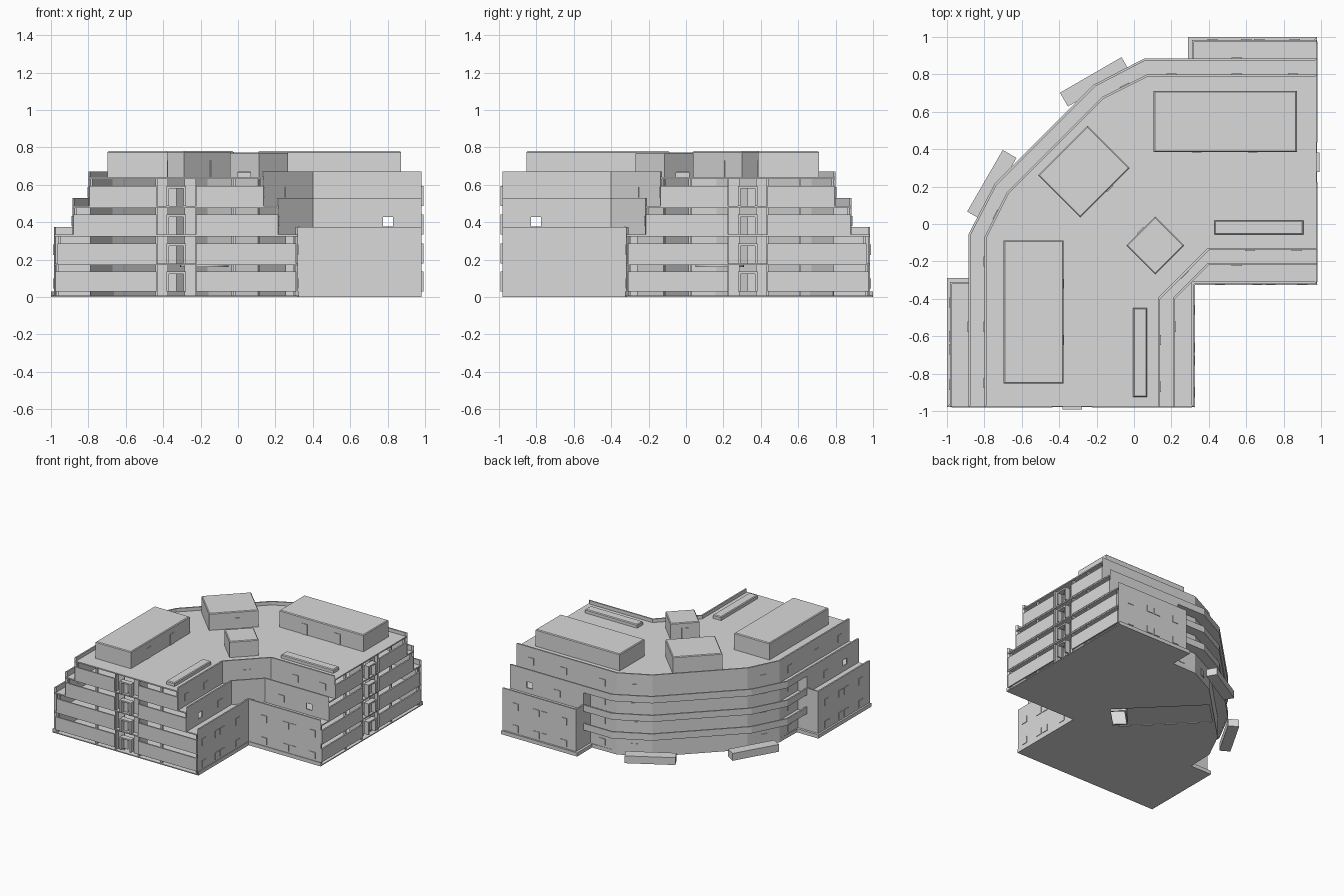
import bpy, bmesh, math
from mathutils import Matrix, Vector

if "Cube" in bpy.data.objects:
    bpy.data.objects.remove(bpy.data.objects["Cube"])

grey = bpy.data.materials.new("plain_grey")
grey.use_nodes = True
grey.diffuse_color = (0.7, 0.7, 0.7, 1)
grey.node_tree.nodes["Principled BSDF"].inputs["Base Color"].default_value = (0.7, 0.7, 0.7, 1)

# The two wings are reflections of each other across the diagonal
SWAP = Matrix(((0, -1, 0, 0), (-1, 0, 0, 0), (0, 0, 1, 0), (0, 0, 0, 1)))
END = 0.98
BASE = [0.0, 0.18, 0.334, 0.487, 0.642]      # floor levels
BALCONY = [(0.055, 0.885), (-0.215, 0.745)]  # outer edge of the curved side
FACADE = [(0.07, 0.8), (-0.17, 0.68)]        # recessed wall of the curved side


def finish(name, bm, mirror=False):
    if mirror:
        copy = bmesh.ops.duplicate(bm, geom=bm.verts[:] + bm.edges[:] + bm.faces[:])["geom"]
        verts = [g for g in copy if isinstance(g, bmesh.types.BMVert)]
        bmesh.ops.transform(bm, matrix=SWAP, verts=verts)
    bmesh.ops.recalc_face_normals(bm, faces=bm.faces[:])
    mesh = bpy.data.meshes.new(name)
    bm.to_mesh(mesh)
    bm.free()
    mesh.materials.append(grey)
    ob = bpy.data.objects.new(name, mesh)
    bpy.context.scene.collection.objects.link(ob)
    return ob


def box(bm, x0, x1, y0, y1, z0, z1):
    size = Matrix.Diagonal((x1 - x0, y1 - y0, z1 - z0, 1))
    mid = Matrix.Translation(((x0 + x1) / 2, (y0 + y1) / 2, (z0 + z1) / 2))
    return bmesh.ops.create_cube(bm, size=1, matrix=mid @ size)["verts"]


def turned_box(bm, cx, cy, length, depth, z0, z1, degrees):
    verts = box(bm, -length / 2, length / 2, -depth / 2, depth / 2, z0, z1)
    place = Matrix.Translation((cx, cy, 0)) @ Matrix.Rotation(math.radians(degrees), 4, "Z")
    bmesh.ops.transform(bm, matrix=place, verts=verts)


def prism(bm, points, z0, z1):
    low = [bm.verts.new((p[0], p[1], z0)) for p in points]
    high = [bm.verts.new((p[0], p[1], z1)) for p in points]
    n = len(points)
    bm.faces.new(low[::-1])
    bm.faces.new(high)
    for i in range(n):
        j = (i + 1) % n
        bm.faces.new((low[i], low[j], high[j], high[i]))


def outline(half):
    other = [(-y, -x) for x, y in reversed(half)]
    if abs(half[0][0] + half[0][1]) < 1e-6:
        other.pop()
    return [Vector(p) for p in half + other]


def inset(points, d):
    result = []
    for i, p in enumerate(points):
        a = (p - points[i - 1]).normalized()
        b = (points[(i + 1) % len(points)] - p).normalized()
        na, nb = Vector((-a.y, a.x)), Vector((-b.y, b.x))
        result.append(p + (na + nb) * d / (1 + na.dot(nb)))
    return result


def is_end(p, q):
    return min(p.x, q.x) > END - 0.001 or max(p.y, q.y) < 0.001 - END


def walls(bm, points, z0, z1, thick=0.012):
    inner = inset(points, thick)
    for i in range(len(points)):
        j = (i + 1) % len(points)
        if not is_end(points[i], points[j]):
            prism(bm, [points[i], points[j], inner[j], inner[i]], z0, z1)


def cut(ob, cutter):
    mod = ob.modifiers.new("opening", "BOOLEAN")
    mod.operation, mod.solver, mod.object = "DIFFERENCE", "EXACT", cutter
    bpy.context.view_layer.objects.active = ob
    bpy.ops.object.modifier_apply(modifier=mod.name)
    bpy.data.objects.remove(cutter)


def cut_turned(ob, *args):
    bm = bmesh.new()
    turned_box(bm, *args)
    cut(ob, finish("opening_cutter", bm))


# Plans: slab edges, and the walls standing on them
low_wing = [(0.32, -0.32), (END, -0.32), (END, 0.985), (0.31, 0.985)]
mid_wing = [(0.4, -0.22), (END, -0.22), (END, 0.885)]
plinth_wing = [(0.325, -0.325), (END, -0.325), (END, 1.0), (0.29, 1.0), (0.29, 0.805)]
wide = outline(low_wing + [(0.31, 0.885)] + BALCONY)
middle = outline(mid_wing + BALCONY)
top = outline([(0.4, -0.14), (END, -0.14), (END, 0.8)] + FACADE)
low_walls = outline(low_wing + [(0.31, 0.8)] + FACADE)
mid_walls = outline(mid_wing + [(0.31, 0.885), (0.31, 0.8)] + FACADE)
ground = outline(plinth_wing + FACADE)

# Thin ground floor, open along the entrance passage, with a low plinth
bm = bmesh.new()
prism(bm, inset(ground, 0.002), 0, 0.008)
ground_floor = finish("ground_floor", bm)
cut_turned(ground_floor, -0.15, 0.15, 0.76, 0.26, -0.1, 0.1, 135)
bm = bmesh.new()
walls(bm, ground, 0, 0.03, 0.02)
finish("plinth", bm)

# Floor slabs, storey walls, and the parapet bands around terraces and balconies
storeys = [(wide, low_walls, 0.043), (wide, low_walls, 0.041), (middle, mid_walls, 0.043), (top, top, 0.028)]
for i, (edge, wall, rise) in enumerate(storeys):
    z = BASE[i + 1]
    bm = bmesh.new()
    prism(bm, inset(edge, 0.003), z - 0.01, z)
    slab = finish(f"floor_slab_{i + 1}", bm)
    if i < 3:
        cut_turned(slab, 0.11, -0.115, 0.19, 0.19, 0.1, 0.6, 45)
    bm = bmesh.new()
    walls(bm, wall, BASE[i], z)
    shell = finish(f"storey_walls_{i + 1}", bm)
    if i == 2:
        bm = bmesh.new()
        box(bm, 0.775, 0.828, -0.4, 1.1, 0.378, 0.428)
        cut(shell, finish("window_cutter", bm, True))
    bm = bmesh.new()
    walls(bm, edge, z - 0.012, z + rise)
    finish(f"parapet_band_{i + 1}", bm)

# Round ceiling panel over the entrance passage
bm = bmesh.new()
bmesh.ops.create_cone(bm, cap_ends=True, segments=32, radius1=0.13, radius2=0.13, depth=0.01,
                      matrix=Matrix.Translation((-0.18, 0.18, 0.165)))
finish("ceiling_panel", bm)

# Open balcony fronts at both wing ends
parapets, posts, frames, rooms = (bmesh.new() for _ in range(4))
spans = [(-0.31, 0.975), (-0.31, 0.965), (-0.215, 0.88), (-0.135, 0.795)]
for (y0, y1), z, z_next in zip(spans, BASE, BASE[1:]):
    foot = max(z, 0.03)
    for a, b in ((y0, 0.225), (0.435, y1)):
        box(parapets, END - 0.012, END, a, b, foot, foot + 0.107)
    for y in (y0 + 0.01, 0.02, 0.225, 0.435, 0.61, y1 - 0.01):
        box(posts, END - 0.03, END - 0.012, y - 0.006, y + 0.006, z, z_next - 0.01)
    # central door frame, leaf and recessed side panels
    for y in (0.285, 0.375):
        box(frames, END - 0.03, END + 0.012, y - 0.006, y + 0.006, foot, foot + 0.1)
    box(frames, END - 0.03, END + 0.012, 0.279, 0.381, foot + 0.094, foot + 0.106)
    box(frames, END - 0.03, END - 0.024, 0.33, 0.375, foot, foot + 0.095)
    for a, b in ((0.225, 0.285), (0.375, 0.435)):
        box(frames, END - 0.05, END - 0.04, a, b, z, z_next - 0.01)
    for y in (0.225, 0.435):
        box(rooms, 0.86, END - 0.03, y - 0.006, y + 0.006, z, z_next - 0.01)
finish("balcony_parapets", parapets, True)
finish("balcony_posts", posts, True)
finish("balcony_door_frames", frames, True)
finish("room_dividers", rooms, True)

# Stair core through all storeys
bm = bmesh.new()
for s in (-1, 1):
    off = s * 0.1 / math.sqrt(2)
    turned_box(bm, 0.11 + off, -0.115 + off, 0.2, 0.012, 0.0, 0.63, -45)
    turned_box(bm, 0.11 + off, -0.115 - off, 0.2, 0.012, 0.0, 0.63, 45)
finish("stair_core", bm)


# Rooftop blocks
def roof_block(name, cx, cy, length, depth, height, degrees):
    bm = bmesh.new()
    turned_box(bm, cx, cy, length, depth, 0.636, 0.64 + height, degrees)
    rim = [e for e in bm.edges if min(v.co.z for v in e.verts) > 0.65]
    bmesh.ops.bevel(bm, geom=rim, offset=0.006, segments=1, affect="EDGES")
    finish(name, bm)


roof_block("left_roof_house", 0.488, 0.548, 0.765, 0.325, 0.14, 0)
roof_block("front_roof_house", -0.537, -0.47, 0.765, 0.32, 0.14, 90)
roof_block("corner_roof_house", -0.268, 0.28, 0.32, 0.375, 0.14, -45)
roof_block("stair_head", 0.113, -0.115, 0.22, 0.22, 0.133, 45)
roof_block("left_skylight", 0.668, -0.018, 0.475, 0.075, 0.032, 0)
roof_block("front_skylight", 0.033, -0.687, 0.475, 0.075, 0.032, 90)

# Thin doors on the rooftop blocks
bm = bmesh.new()
for k in (0.335, 0.635):
    turned_box(bm, k, 0.3855, 0.052, 0.008, 0.642, 0.73, 0)
    turned_box(bm, -0.377, 0.015 - k, 0.052, 0.008, 0.642, 0.73, 90)
turned_box(bm, -0.13, 0.19, 0.05, 0.008, 0.642, 0.73, 45)
turned_box(bm, 0.035, -0.037, 0.05, 0.008, 0.642, 0.73, 45)
finish("roof_doors", bm)

# Thin window plates: x, y, turn, storey
bm = bmesh.new()
panes = [(0.87, -0.14, 0, 3), (0.62, -0.14, 0, 3), (0.55, -0.22, 0, 2), (0.27, -0.27, 45, 3)]
for storey in (0, 1):
    panes += [(x, -0.32, 0, storey) for x in (0.46, 0.66, 0.73, 0.9)]
    panes += [(x, 0.985, 0, storey) for x in (0.42, 0.6, 0.67, 0.86)]
for storey in range(4):
    panes += [(-0.05, 0.74, 26.6, storey), (0.2, 0.8, 0, storey)]
panes += [(0.55, 0.885, 0, 2), (0.55, 0.8, 0, 3), (0.85, 0.8, 0, 3)]
for x, y, turn, storey in panes:
    z = BASE[storey] + 0.045
    turned_box(bm, x, y, 0.055, 0.009, z, z + 0.055, turn)
finish("window_plates", bm, True)

# Low garden walls along the curved side
bm = bmesh.new()
turned_box(bm, -0.21, 0.76, 0.38, 0.085, 0, 0.06, 30)
finish("garden_wall", bm, True)
